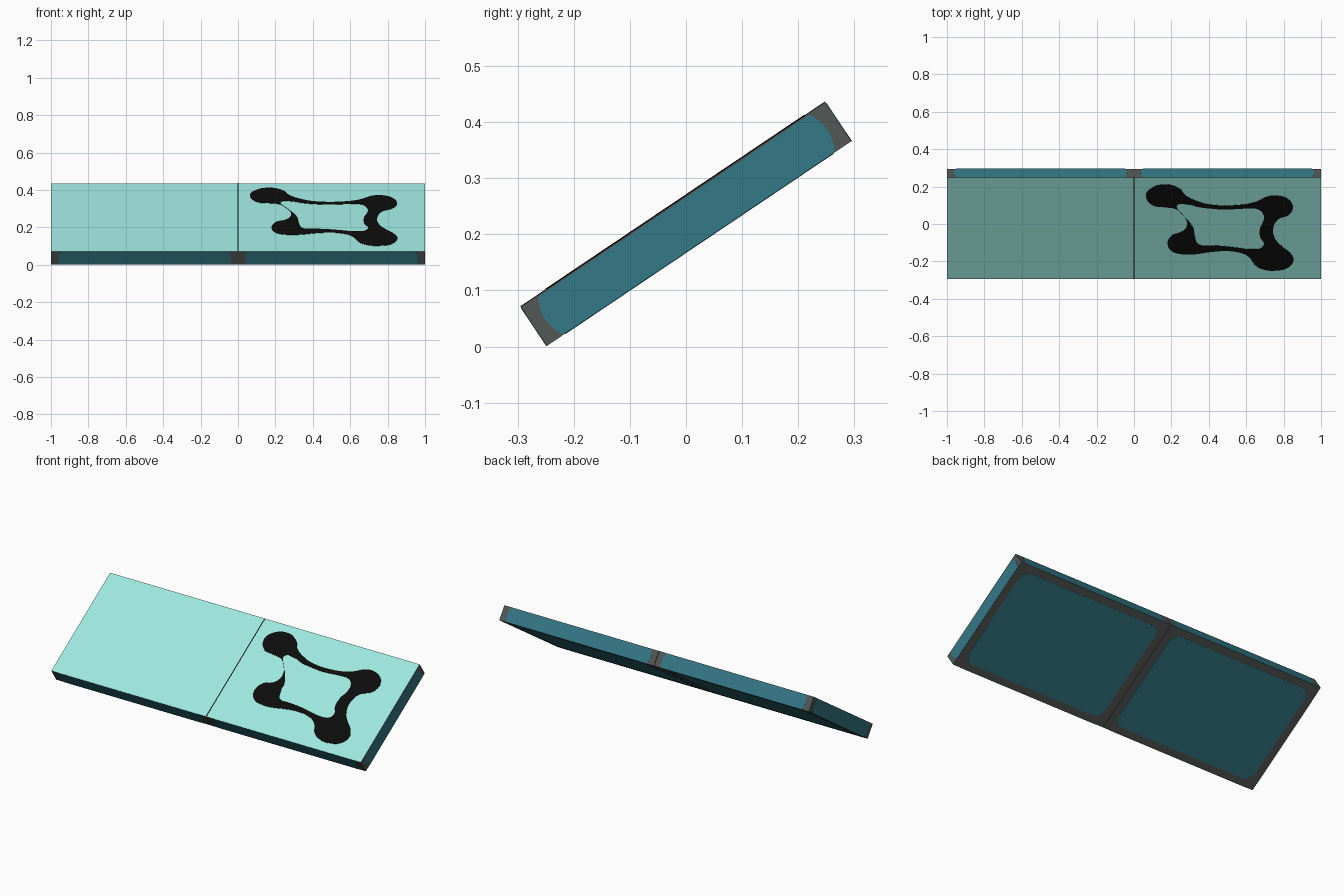
import bpy, bmesh, math
from mathutils import Matrix, Vector

if "Cube" in bpy.data.objects:
    bpy.data.objects.remove(bpy.data.objects["Cube"])

TILT = math.atan2(0.365, 0.543)
FRAME = Matrix.Translation((0, 0, 0.2185)) @ Matrix.Rotation(TILT, 4, 'X')
W, T = 0.327, 0.042          # half depth and half thickness of the slab
SKIN = 0.001                 # thickness of the coloured plates


def material(name, rgb):
    m = bpy.data.materials.new(name)
    lin = [(c / 255 / 12.92 if c < 11 else ((c / 255 + 0.055) / 1.055) ** 2.4) for c in rgb]
    m.diffuse_color = (*lin, 1)
    m.use_nodes = True
    m.node_tree.nodes["Principled BSDF"].inputs["Base Color"].default_value = m.diffuse_color
    return m


MINT = material("mint", (158, 231, 222))
TEAL = material("deep teal", (52, 120, 134))
GREY = material("dark grey", (82, 88, 86))
BLACK = material("black", (12, 12, 12))


def add_object(name, bm, mats):
    bmesh.ops.recalc_face_normals(bm, faces=bm.faces)
    me = bpy.data.meshes.new(name)
    bm.to_mesh(me)
    bm.free()
    for m in mats:
        me.materials.append(m)
    ob = bpy.data.objects.new(name, me)
    bpy.context.collection.objects.link(ob)
    ob.matrix_world = FRAME
    return ob


def plate(name, outline, origin, u, v, normal, mat):
    """Thin plate with a 2D outline laid on the plane spanned by u and v."""
    origin, u, v, normal = map(Vector, (origin, u, v, normal))
    bm = bmesh.new()
    face = bm.faces.new([bm.verts.new(origin + u * a + v * b) for a, b in outline])
    new = bmesh.ops.extrude_face_region(bm, geom=[face])["geom"]
    bmesh.ops.translate(bm, verts=[g for g in new if isinstance(g, bmesh.types.BMVert)],
                        vec=normal * SKIN)
    return add_object(name, bm, [mat])


def rounded_rect(a, b, r, n=8):
    pts = []
    for i, (sx, sy) in enumerate([(1, 1), (-1, 1), (-1, -1), (1, -1)]):
        for k in range(n + 1):
            t = (i + k / n) * math.pi / 2
            pts.append((sx * (a - r) + r * math.cos(t), sy * (b - r) + r * math.sin(t)))
    return pts


def bowed_strip(a, low, high, bulge, n=8):
    """Strip whose two short ends bow outwards."""
    end = [(a + bulge * (1 - (2 * k / n - 1) ** 2), low + (high - low) * k / n)
           for k in range(n + 1)]
    return end + [(-x, y) for x, y in reversed(end)]


X, Y, Z = (1, 0, 0), (0, 1, 0), (0, 0, 1)
for side, s in (("left", -1), ("right", 1)):
    # slab half: grey body with mint top face
    bm = bmesh.new()
    bmesh.ops.create_cube(bm, size=1)
    for vert in bm.verts:
        vert.co = Vector((s * 0.5 + vert.co.x * 0.998, vert.co.y * 2 * W, vert.co.z * 2 * T))
    bm.normal_update()
    for f in bm.faces:
        f.material_index = 1 if f.normal.z > 0.5 else 0
    add_object(side + "_slab", bm, [GREY, MINT])

    # teal panels on the rim and the underside
    long_strip = bowed_strip(0.452, -T, T - 0.002, 0.012)
    plate(side + "_front_panel", long_strip, (s * 0.5, -W, 0), X, Z, (0, -1, 0), TEAL)
    plate(side + "_back_panel", long_strip, (s * 0.5, W, 0), X, Z, Y, TEAL)
    plate(side + "_end_panel", bowed_strip(0.291, -T, T - 0.003, 0.012),
          (s * 0.999, 0, 0), Y, Z, (s, 0, 0), TEAL)
    plate(side + "_under_panel", rounded_rect(0.455, 0.288, 0.06),
          (s * 0.5, 0, -T), X, Y, (0, 0, -1), TEAL)

# thin dark seam between the halves
plate("centre_seam", [(-0.0025, -W), (0.0025, -W), (0.0025, W), (-0.0025, W)],
      (0, 0, T), X, Y, Z, BLACK)

# black closed band with four lobes, given as plan coordinates in hundredths
OUTER = [(6.4, 15), (8.6, 18.7), (17, 21.2), (24.6, 18.7), (27.3, 15.5), (35, 11.8), (41, 10.4),
         (56, 10.2), (65, 11.8), (72.5, 15), (78, 15), (82.5, 13.2), (85, 9), (82.5, 4.8),
         (77, 2.5), (74.4, -2.5), (75.5, -8), (79.2, -12), (83.5, -15.5), (85.3, -19.5),
         (82, -23.5), (76.5, -24.8), (70.5, -24.6), (65.5, -22.6), (61, -17.2), (55.5, -15),
         (48.5, -14.4), (40.5, -15), (33.5, -16), (27.3, -16.2), (20.8, -14.8), (18, -11),
         (20.3, -6), (25, -4.4), (27.8, -2.2), (28.2, 1.5), (26, 5), (22.5, 8), (16.5, 9),
         (10, 10)]
INNER = [(23, 10), (29, 10.4), (35, 9), (41, 8.3), (49, 7.8), (59.5, 8.3), (66, 8), (69, 5.5),
         (69.3, 2), (67.5, -2), (67.5, -7), (69.5, -10.5), (68, -12.8), (64, -13.5),
         (54, -12.5), (47, -11.7), (40.5, -11.4), (34.5, -10.8), (32.6, -7), (31.8, -2.5),
         (28.9, 2), (25, 6)]
curve = bpy.data.curves.new("lobed_band", 'CURVE')
curve.dimensions, curve.fill_mode = '2D', 'BOTH'
curve.extrude, curve.resolution_u = SKIN, 4
for ring in (OUTER, INNER):
    spline = curve.splines.new('BEZIER')
    spline.bezier_points.add(len(ring) - 1)
    spline.use_cyclic_u = True
    for bp, (x, y) in zip(spline.bezier_points, ring):
        # plan depth converted to distance along the sloping top
        bp.co = (x / 100, (y / 100 + T * math.sin(TILT)) / math.cos(TILT), 0)
        bp.handle_left_type = bp.handle_right_type = 'AUTO'
band = bpy.data.objects.new("lobed_band", curve)
curve.materials.append(BLACK)
bpy.context.collection.objects.link(band)
band.matrix_world = FRAME @ Matrix.Translation((0, 0, T + SKIN))
bpy.context.view_layer.objects.active = band
band.select_set(True)
bpy.ops.object.convert(target='MESH')
